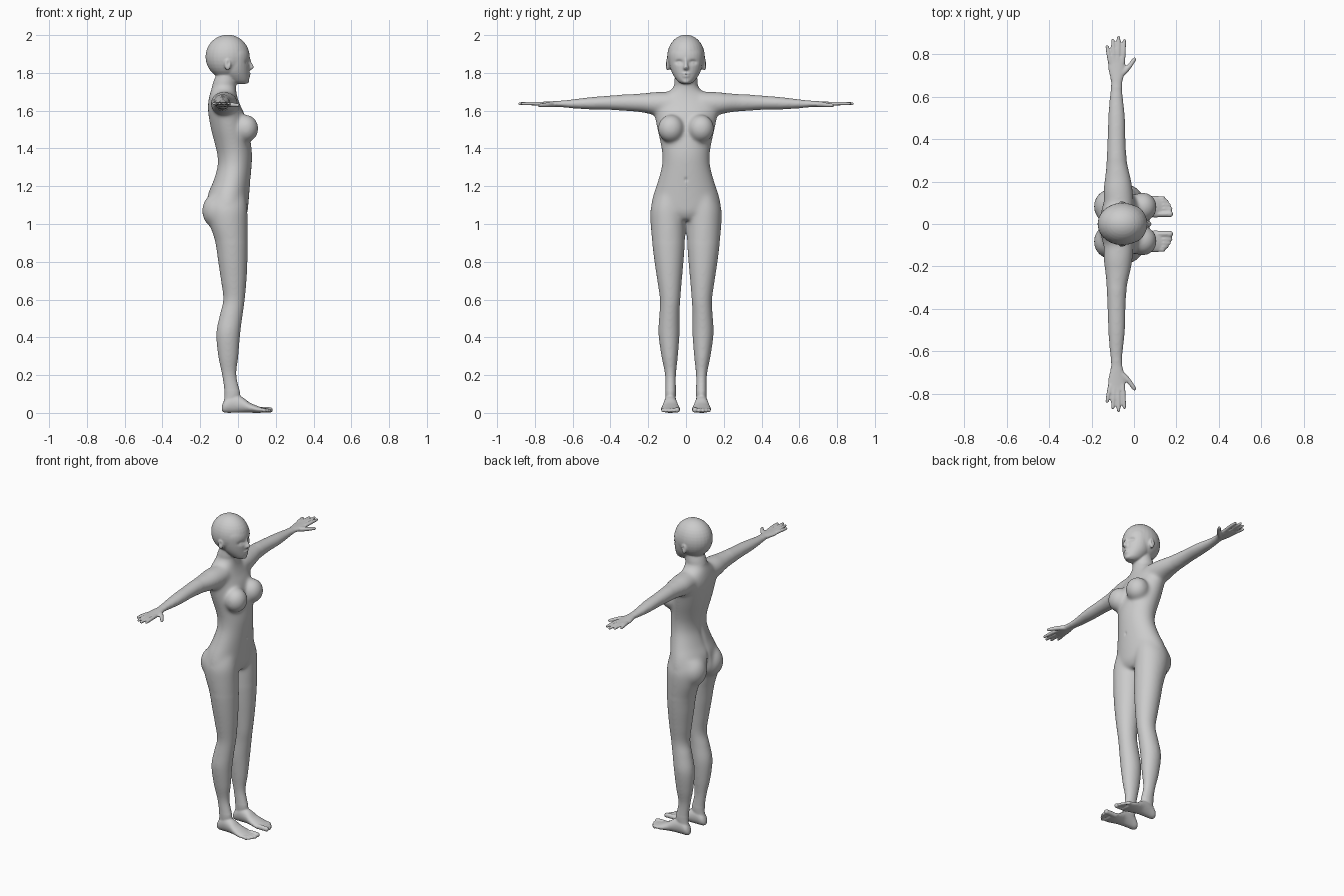
import bpy, bmesh, math
from mathutils import Vector, Matrix

SEG, STEPS = 28, 5
bm = bmesh.new()


def catmull(rows, steps=STEPS):
    """Smoothly resample a list of equal-length rows."""
    out = []
    for i in range(len(rows) - 1):
        p = [rows[max(0, min(len(rows) - 1, i + k))] for k in (-1, 0, 1, 2)]
        for s in range(steps):
            t = s / steps
            out.append([0.5 * (2 * b + (c - a) * t + (2 * a - 5 * b + 4 * c - d) * t * t
                        + (3 * b - a - 3 * c + d) * t ** 3) for a, b, c, d in zip(*p)])
    return out + [list(rows[-1])]


def skin(rings):
    loops = [[bm.verts.new(p) for p in r] for r in rings]
    for a, b in zip(loops, loops[1:]):
        for i in range(len(a)):
            j = (i + 1) % len(a)
            bm.faces.new((a[i], a[j], b[j], b[i]))
    bm.faces.new(loops[0][::-1])
    bm.faces.new(loops[-1])


def loft(axis, rows, side=1):
    """Rows hold (position, u min, u max, v min, v max) of an oval ring."""
    rings = []
    for t, u0, u1, v0, v1 in catmull(rows):
        ring = []
        for k in range(SEG):
            a = 2 * math.pi * k / SEG
            u = (u0 + u1) / 2 + (u1 - u0) / 2 * math.cos(a)
            v = (v0 + v1) / 2 + (v1 - v0) / 2 * math.sin(a)
            x, y, z = {'X': (t, u, v), 'Y': (u, t, v), 'Z': (u, v, t)}[axis]
            ring.append((x, y * side, z))
        rings.append(ring)
    skin(rings)


def ball(c, r, side=1):
    m = Matrix.Translation((c[0], c[1] * side, c[2])) @ Matrix.Diagonal((*r, 1))
    bmesh.ops.create_uvsphere(bm, u_segments=28, v_segments=18, radius=1, matrix=m)


def digit(pts, side):
    """Rounded finger or toe along points (x, y, z, radius)."""
    rows = catmull(pts, 4)
    d = (Vector(pts[-1][:3]) - Vector(pts[0][:3])).normalized()
    q = d.to_track_quat('Z', 'Y')
    rings = []
    for x, y, z, r in rows:
        ring = []
        for k in range(12):
            a = 2 * math.pi * k / 12
            p = Vector((x, y, z)) + q @ Vector((r * math.cos(a), r * math.sin(a), 0))
            ring.append((p.x, p.y * side, p.z))
        rings.append(ring)
    skin(rings)
    x, y, z, r = pts[-1]
    ball((x, y, z), (r, r, r), side)


# torso and neck
torso = [(1.02, -.12, .03, .05), (1.06, -.155, .05, .15), (1.10, -.165, .055, .183),
         (1.16, -.16, .06, .172), (1.22, -.135, .065, .152), (1.30, -.112, .072, .130),
         (1.36, -.112, .075, .126), (1.42, -.125, .07, .134), (1.50, -.145, .055, .152),
         (1.58, -.158, .035, .168), (1.63, -.16, .012, .172), (1.68, -.152, -.005, .125),
         (1.72, -.14, -.01, .070), (1.76, -.128, -.005, .061), (1.80, -.11, 0, .058)]
loft('Z', [(z, a, b, -w, w) for z, a, b, w in torso])

# skull, face and features
ball((-.055, 0, 1.885), (.117, .1, .117))
face = [(1.742, -.01, .040, .022), (1.757, -.05, .057, .045), (1.80, -.09, .061, .074),
        (1.85, -.10, .062, .088), (1.90, -.10, .061, .09), (1.94, -.09, .045, .075)]
loft('Z', [(z, a, b, -w, w) for z, a, b, w in face])
nose = [(1.815, .045, .068, .010), (1.825, .045, .083, .015), (1.835, .045, .083, .012),
        (1.855, .045, .073, .009), (1.885, .04, .062, .008)]
loft('Z', [(z, a, b, -w, w) for z, a, b, w in nose])
ball((.055, 0, 1.794), (.013, .025, .006))
ball((.054, 0, 1.783), (.013, .021, .006))
ball((.044, 0, 1.757), (.016, .022, .014))

leg = [(.03, -.08, 0, .06, .105), (.10, -.072, .012, .053, .11), (.20, -.085, -.008, .053, .111),
       (.30, -.105, .002, .043, .13), (.42, -.115, .012, .034, .146), (.52, -.096, .025, .034, .141),
       (.60, -.078, .036, .030, .138), (.70, -.09, .045, .022, .152), (.80, -.105, .05, .013, .167),
       (.90, -.12, .052, .006, .179), (1.0, -.15, .052, .002, .188), (1.08, -.16, .05, .005, .188),
       (1.15, -.15, .04, .02, .165)]
arm = [(.08, -.14, 0, 1.58, 1.70), (.16, -.145, -.005, 1.575, 1.70), (.22, -.138, -.015, 1.588, 1.693),
       (.30, -.13, -.033, 1.597, 1.688), (.40, -.125, -.04, 1.604, 1.68), (.50, -.122, -.042, 1.606, 1.672),
       (.60, -.115, -.052, 1.612, 1.66), (.66, -.108, -.056, 1.619, 1.653), (.69, -.112, -.05, 1.62, 1.651),
       (.74, -.123, -.04, 1.621, 1.648), (.785, -.121, -.043, 1.626, 1.646)]
foot = [(-.086, .07, .094, .01, .035), (-.07, .055, .109, .001, .07), (-.03, .05, .114, 0, .10),
        (.02, .045, .12, .001, .085), (.06, .036, .128, .001, .056), (.10, .03, .134, 0, .038),
        (.13, .034, .130, .001, .027)]

for s in (1, -1):
    loft('Z', leg, s)
    loft('Y', arm, s)
    loft('X', foot, s)
    # glute, chest, ear
    ball((-.103, .083, 1.07), (.088, .085, .098), s)
    ball((.042, .08, 1.505), (.067, .07, .074), s)
    ball((-.055, .097, 1.845), (.017, .012, .032), s)
    # fingers and thumb
    for x0, x1, tip in ((-.112, -.127, .837), (-.094, -.1, .867), (-.074, -.073, .881), (-.053, -.045, .866)):
        digit([(x0, .76, 1.636, .0105), ((x0 + x1) / 2, (.76 + tip) / 2, 1.638, .0105),
               (x1, tip, 1.637, .0085)], s)
    digit([(-.068, .70, 1.633, .015), (-.03, .735, 1.631, .013), (.002, .777, 1.628, .0095)], s)
    # toes
    for y, tip, r in ((.047, .17, .015), (.071, .172, .0105), (.09, .165, .010), (.107, .154, .0095), (.122, .14, .009)):
        digit([(.10, y, .016, r), (.14, y, .017, r), (tip, y, r + .001, r)], s)

bmesh.ops.recalc_face_normals(bm, faces=bm.faces)
mesh = bpy.data.meshes.new("body")
bm.to_mesh(mesh)
bm.free()
body = bpy.data.objects.new("body", mesh)
bpy.context.collection.objects.link(body)
bpy.context.view_layer.objects.active = body
body.select_set(True)

# fuse the parts into one skin
fuse = body.modifiers.new("fuse", 'REMESH')
fuse.mode, fuse.voxel_size = 'VOXEL', .0052
bpy.ops.object.modifier_apply(modifier="fuse")

# soften joints, most on the trunk and limbs
bm = bmesh.new()
bm.from_mesh(body.data)
core = [v for v in bm.verts if abs(v.co.y) < .64 and .12 < v.co.z < 1.73]
wide = [v for v in core if abs(v.co.y) < .3 and v.co.z > .9]
for verts, n in ((wide, 30), (core, 12), (list(bm.verts), 2)):
    for _ in range(n):
        bmesh.ops.smooth_vert(bm, verts=verts, factor=.5, use_axis_x=True, use_axis_y=True, use_axis_z=True)


def push(center, size, shift):
    """Soft local push of the surface."""
    c, d = Vector(center), Vector(shift)
    for v in bm.verts:
        q = sum(((v.co[i] - c[i]) / size[i]) ** 2 for i in range(3))
        if q < 6:
            v.co += d * math.exp(-q)


# eye sockets, lids, ear hollows, navel, spine groove
for s in (1, -1):
    push((.045, .036 * s, 1.857), (.05, .019, .011), (-.013, 0, 0))
    push((.045, .036 * s, 1.854), (.05, .010, .006), (.006, 0, 0))
    push((-.052, .108 * s, 1.85), (.008, .02, .014), (0, -.007 * s, 0))
push((.06, 0, 1.789), (.03, .02, .003), (-.004, 0, 0))
push((.073, 0, 1.235), (.03, .008, .010), (-.006, 0, 0))
push((-.13, 0, 1.38), (.06, .02, .15), (.008, 0, 0))
push((-.17, 0, 1.07), (.06, .012, .07), (.02, 0, 0))
bm.to_mesh(body.data)
bm.free()

# plain grey skin
grey = bpy.data.materials.new("light grey")
grey.diffuse_color = (.6, .6, .6, 1)
body.data.materials.clear()
body.data.materials.append(grey)
bpy.ops.object.shade_smooth()
